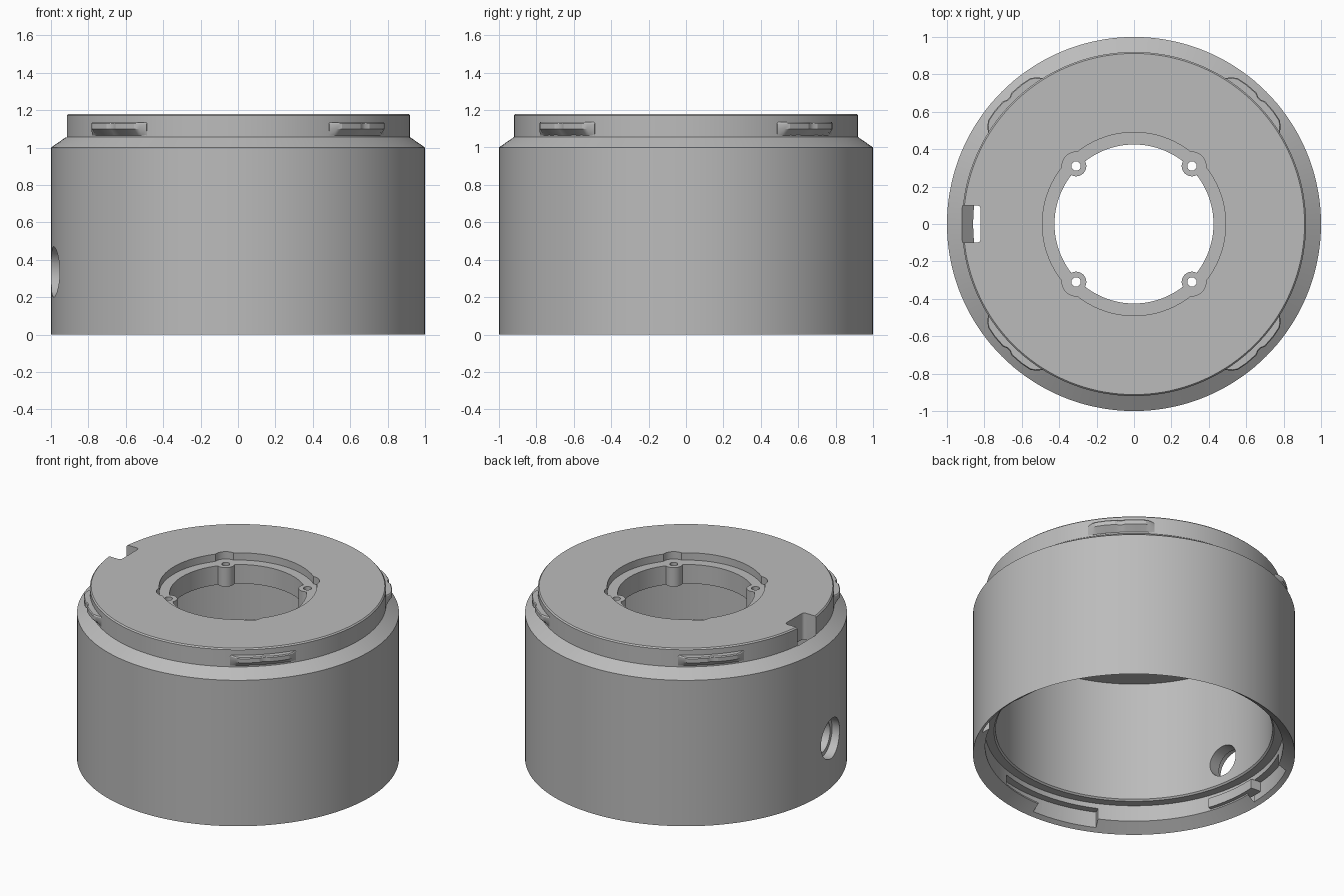
import bpy, bmesh
from math import sin, cos, pi, radians
from mathutils import Matrix, Vector

cube = bpy.data.objects.get("Cube")
if cube:
    bpy.data.objects.remove(cube, do_unlink=True)

grey = bpy.data.materials.new("plain grey")
grey.use_nodes = True
colour = (0.5, 0.5, 0.5, 1)
grey.diffuse_color = colour
grey.node_tree.nodes["Principled BSDF"].inputs["Base Color"].default_value = colour


def make(name, bm):
    bmesh.ops.recalc_face_normals(bm, faces=bm.faces)
    mesh = bpy.data.meshes.new(name)
    bm.to_mesh(mesh)
    bm.free()
    mesh.materials.append(grey)
    obj = bpy.data.objects.new(name, mesh)
    bpy.context.collection.objects.link(obj)
    return obj


def sweep(name, rings, closed=False):
    """Join (angle, [(radius, z), ...]) sections into a solid around z."""
    bm = bmesh.new()
    rows = [[bm.verts.new((r * cos(a), r * sin(a), z)) for r, z in sec]
            for a, sec in rings]
    n = len(rows[0])
    pairs = list(zip(rows, rows[1:]))
    if closed:
        pairs.append((rows[-1], rows[0]))
    else:
        bm.faces.new(rows[0])
        bm.faces.new(rows[-1])
    for p, q in pairs:
        for i in range(n):
            j = (i + 1) % n
            bm.faces.new((p[i], q[i], q[j], p[j]))
    return make(name, bm)


def arc_block(name, start, end, r0, r1, z0, z1):
    sec = [(r0, z0), (r1, z0), (r1, z1), (r0, z1)]
    return sweep(name, [(radians(start + (end - start) * i / 8), sec) for i in range(9)])


def cylinder(name, radius, start, end, sides=48):
    start, end = Vector(start), Vector(end)
    axis = end - start
    turn = axis.to_track_quat("Z", "Y").to_matrix().to_4x4()
    bm = bmesh.new()
    bmesh.ops.create_cone(bm, cap_ends=True, segments=sides, radius1=radius,
                          radius2=radius, depth=axis.length,
                          matrix=Matrix.Translation((start + end) / 2) @ turn)
    return make(name, bm)


def combine(target, tool, operation="DIFFERENCE"):
    tool.hide_render = True
    mod = target.modifiers.new("cut", "BOOLEAN")
    mod.operation, mod.solver, mod.object = operation, "EXACT", tool
    bpy.context.view_layer.objects.active = target
    bpy.ops.object.modifier_apply(modifier=mod.name)
    bpy.data.objects.remove(tool, do_unlink=True)


def smooth(obj):
    bpy.ops.object.select_all(action="DESELECT")
    obj.select_set(True)
    bpy.context.view_layer.objects.active = obj
    bpy.ops.object.shade_smooth_by_angle(angle=radians(25))


# Housing: hollow shell with collar, top plate and stepped socket underneath
profile = [(1, 0), (1, 1), (.92, 1.055), (.92, 1.172), (.912, 1.18),
           (.425, 1.18), (.425, 1), (.86, 1), (.86, .175), (.87, .165),
           (.925, .165), (.925, .055)]
steps = 144
housing = sweep("housing", [(2 * pi * i / steps, profile) for i in range(steps)], True)

# Central recess with screw bosses
ledge = 1.13
combine(housing, cylinder("recess", .49, (0, 0, ledge), (0, 0, 1.3), 96))
corners = [(sx * .31, sy * .31) for sx in (-1, 1) for sy in (-1, 1)]
for x, y in corners:
    combine(housing, cylinder("lobe", .075, (x, y, ledge), (x, y, 1.3)))
    combine(housing, cylinder("boss", .055, (x, y, 1), (x, y, ledge)), "UNION")
    combine(housing, cylinder("screw_hole", .025, (x, y, .9), (x, y, 1.3), 24))

# Cable notch in the rim with a floor sloping inward
bm = bmesh.new()
outline = [(-1, 1.3), (-1, 1.06), (-.925, 1.06), (-.845, .98), (-.82, .98), (-.82, 1.3)]
face = bm.faces.new([bm.verts.new((x, -.1, z)) for x, z in outline])
ext = bmesh.ops.extrude_face_region(bm, geom=[face])
bmesh.ops.translate(bm, vec=(0, .2, 0),
                    verts=[v for v in ext["geom"] if isinstance(v, bmesh.types.BMVert)])
inner = [e for e in bm.edges if all(v.co.x > -.83 for v in e.verts)
         and abs(e.verts[0].co.z - e.verts[1].co.z) > .1]
bmesh.ops.bevel(bm, geom=inner, offset=.02, segments=4, profile=.5, affect="EDGES")
combine(housing, make("notch", bm))

# Counterbored cable hole in the side wall
angle = radians(189.7)
out = Vector((cos(angle), sin(angle), 0))
up = Vector((0, 0, .335))
combine(housing, cylinder("side_hole", .105, out * .7 + up, out * 1.2 + up))
combine(housing, cylinder("counterbore", .135, out * .94 + up, out * 1.2 + up))

# Bayonet slots in the lower socket
for k in range(4):
    a = 90 * k
    combine(housing, arc_block("entry", a + 64, a + 90, .9, .973, -.02, .13))
    combine(housing, arc_block("channel", a + 86, a + 109, .9, .973, .065, .13))
smooth(housing)

# Bayonet tabs around the collar, tapered ends and a small detent at the middle
stations = [(-13, .921), (-11, .945), (-9.5, .957), (-6, .96), (-2, .96), (-.7, .95),
            (.7, .95), (2, .96), (6, .96), (9.5, .957), (11, .945), (13, .921)]
for k, place in enumerate(("back_left", "back_right", "front_right", "front_left")):
    rings = []
    for offset, r in stations:
        sec = [(.91, 1.065), (.92, 1.065), (r, 1.1), (r, 1.128), (r - .005, 1.135), (.91, 1.135)]
        rings.append((radians(45 + 90 * k + offset), sec))
    smooth(sweep(place + "_tab", rings))
